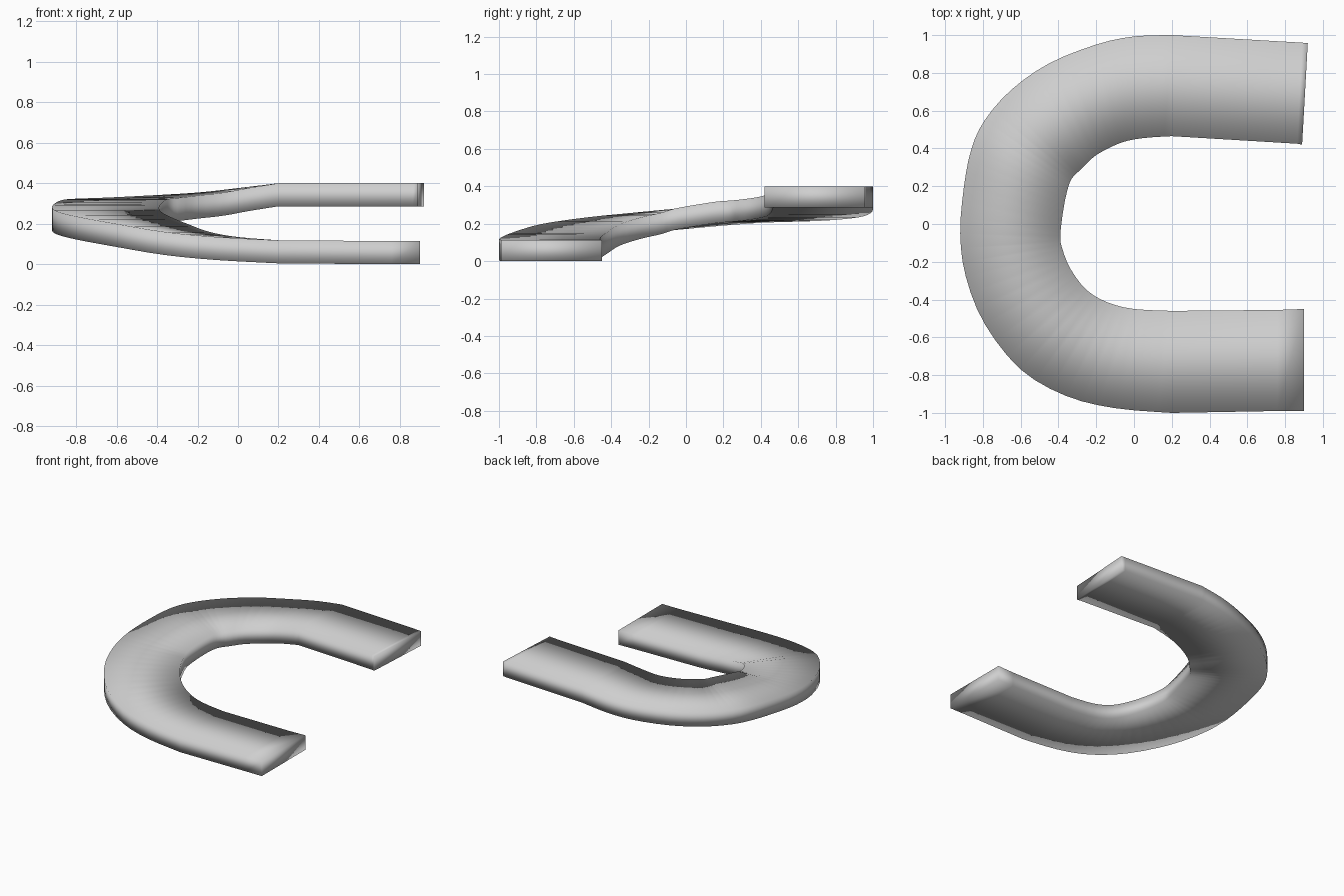
import bpy
import bmesh
from mathutils import Vector

THICKNESS = 0.114
STEPS = 3  # rings per bend station

cube = bpy.data.objects.get("Cube")
if cube:
    bpy.data.objects.remove(cube, do_unlink=True)


def make_material(name, color):
    material = bpy.data.materials.new(name)
    material.diffuse_color = color
    material.use_nodes = True
    shader = next(n for n in material.node_tree.nodes if n.type == "BSDF_PRINCIPLED")
    shader.inputs["Base Color"].default_value = color
    return material


def catmull_rom(a, b, c, d, t):
    """Point between b and c on a smooth curve."""
    return 0.5 * (2 * b + (c - a) * t + (2 * a - 5 * b + 4 * c - d) * t * t
                  + (3 * b - a - 3 * c + d) * t ** 3)


def smooth_path(stations):
    padded = [stations[0]] + stations + [stations[-1]]
    path = []
    for i in range(len(stations) - 1):
        path += [catmull_rom(*padded[i:i + 4], k / STEPS) for k in range(STEPS)]
    return path + [stations[-1]]


# Stations: outer x, outer y, inner x, inner y, underside height
front_arm = [
    (.9, -.99, .9, -.45, 0),
    (.76, -.99, .76, -.455, 0),
]
bend = [
    (.2, -1, .2, -.46, .004),
    (-.1, -.975, 0, -.45, .02),
    (-.36, -.91, -.14, -.415, .045),
    (-.6, -.77, -.25, -.35, .085),
    (-.79, -.53, -.335, -.24, .12),
    (-.89, -.28, -.38, -.13, .145),
    (-.92, -.05, -.39, -.06, .167),
    (-.9, .2, -.375, .07, .19),
    (-.86, .4, -.355, .17, .205),
    (-.79, .55, -.33, .24, .21),
    (-.65, .71, -.28, .29, .215),
    (-.45, .85, -.2, .365, .225),
    (-.2, .95, -.07, .43, .24),
    (0, .993, .05, .455, .262),
    (.2, 1, .2, .465, .286),
]
back_arm = [
    (.89, .96, .865, .425, .286),
    (.92, .957, .89, .42, .286),
]


def to_vectors(rows):
    return [Vector(row) for row in rows]


def build_band(name, path, material):
    """Sweep a rectangular section along paired outer and inner rails."""
    bm = bmesh.new()
    rings = []
    for outer_x, outer_y, inner_x, inner_y, low in path:
        high = low + THICKNESS
        corners = [(outer_x, outer_y, low), (inner_x, inner_y, low),
                   (inner_x, inner_y, high), (outer_x, outer_y, high)]
        rings.append([bm.verts.new(corner) for corner in corners])
    for ring, following in zip(rings, rings[1:]):
        for i in range(4):
            j = (i + 1) % 4
            bm.faces.new((ring[i], ring[j], following[j], following[i]))
    # Closed arm ends
    bm.faces.new(rings[0][::-1])
    bm.faces.new(rings[-1])
    bmesh.ops.recalc_face_normals(bm, faces=bm.faces)
    for face in bm.faces:
        face.smooth = True
    mesh = bpy.data.meshes.new(name)
    bm.to_mesh(mesh)
    bm.free()
    mesh.materials.append(material)
    band = bpy.data.objects.new(name, mesh)
    bpy.context.collection.objects.link(band)
    return band


# Rising open curved band
grey = make_material("light grey", (.62, .62, .62, 1))
full_path = to_vectors(front_arm) + smooth_path(to_vectors(bend)) + to_vectors(back_arm)
build_band("curved_band", full_path, grey)
